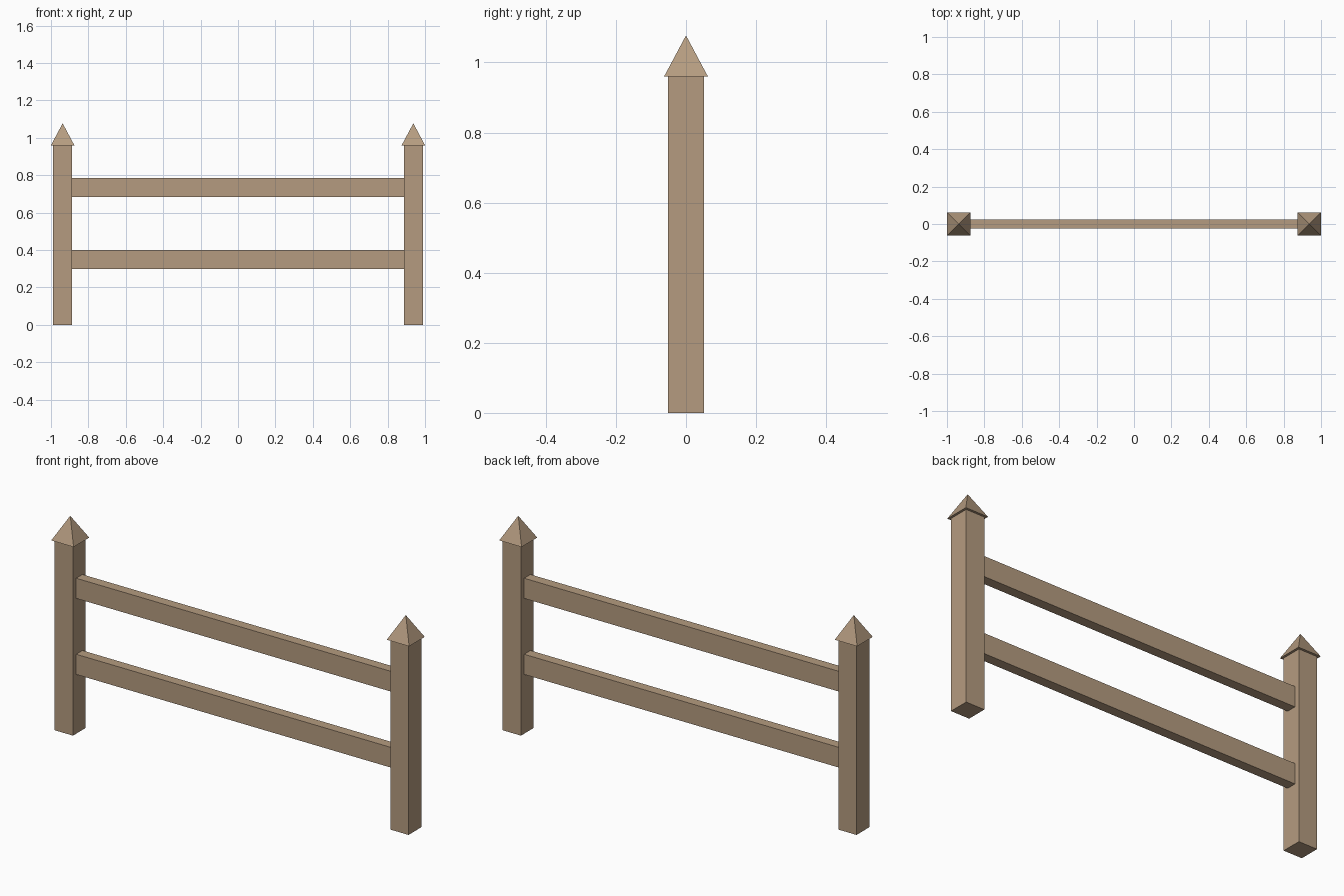
import bpy
import bmesh
from math import pi, sqrt
from mathutils import Matrix, Vector

cube = bpy.data.objects.get("Cube")
if cube:
    bpy.data.objects.remove(cube, do_unlink=True)

# Single timber colour
wood = bpy.data.materials.new("light_brown_wood")
wood.use_nodes = True
COLOUR = (0.46, 0.33, 0.215, 1)
wood.diffuse_color = COLOUR
wood.node_tree.nodes["Principled BSDF"].inputs["Base Color"].default_value = COLOUR

POST_X, POST_HALF, POST_TOP = 0.9375, 0.051, 0.96
CAP_HALF, CAP_HEIGHT = 0.0625, 0.117
RAIL_DEPTH, RAIL_HEIGHT = 0.05, 0.102


def finish(bm, name):
    mesh = bpy.data.meshes.new(name)
    bm.to_mesh(mesh)
    bm.free()
    mesh.materials.append(wood)
    bpy.context.collection.objects.link(bpy.data.objects.new(name, mesh))


def box(name, size, centre):
    bm = bmesh.new()
    bmesh.ops.create_cube(bm, size=1)
    bmesh.ops.scale(bm, vec=Vector(size), verts=bm.verts)
    bmesh.ops.translate(bm, vec=Vector(centre), verts=bm.verts)
    finish(bm, name)


def pyramid(name, half, height, base):
    bm = bmesh.new()
    bmesh.ops.create_cone(bm, cap_ends=True, segments=4, radius1=half * sqrt(2),
                          radius2=0, depth=height)
    bmesh.ops.remove_doubles(bm, verts=bm.verts, dist=0.0001)
    bmesh.ops.rotate(bm, cent=(0, 0, 0), matrix=Matrix.Rotation(pi / 4, 3, "Z"), verts=bm.verts)
    bmesh.ops.translate(bm, vec=Vector(base) + Vector((0, 0, height / 2)), verts=bm.verts)
    finish(bm, name)


# Posts with overhanging pointed caps
for side, sign in (("left", 1), ("right", -1)):
    x = sign * POST_X
    box(f"{side}_post", (2 * POST_HALF, 2 * POST_HALF, POST_TOP), (x, 0, POST_TOP / 2))
    pyramid(f"{side}_post_cap", CAP_HALF, CAP_HEIGHT, (x, 0, POST_TOP))

# Rails spanning between the inner post faces
span = 2 * (POST_X - POST_HALF)
for name, z in (("lower_rail", 0.35), ("upper_rail", 0.734)):
    box(name, (span, RAIL_DEPTH, RAIL_HEIGHT), (0, 0, z))
